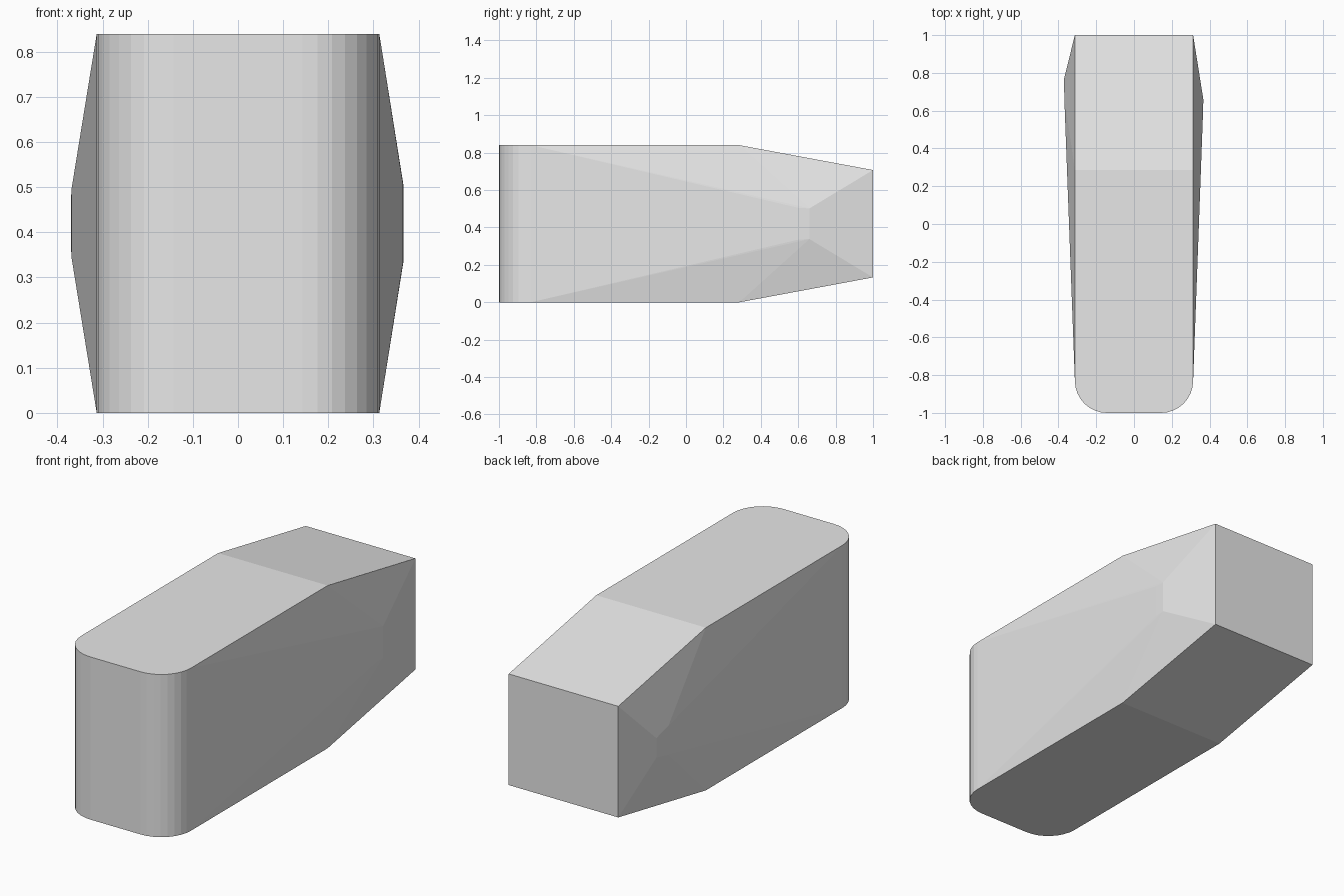
import bpy, bmesh, math

cube = bpy.data.objects.get("Cube")
if cube:
    bpy.data.objects.remove(cube, do_unlink=True)

HEIGHT = 0.84
HALF_W = 0.313
RADIUS = 0.17
MID_Z = HEIGHT / 2

# Single flat grey
grey = bpy.data.materials.new("light_grey")
grey.use_nodes = True
colour = (0.8, 0.8, 0.8, 1)
grey.diffuse_color = colour
grey.node_tree.nodes["Principled BSDF"].inputs["Base Color"].default_value = colour

points = []


def mirrored_z(x, y, half_height):
    """Add a point above and below the middle height."""
    points.append((x, y, MID_Z + half_height))
    points.append((x, y, MID_Z - half_height))


for side in (-1, 1):
    # Rounded front corner
    for i in range(9):
        a = math.radians(90) * i / 8
        x = HALF_W - RADIUS + RADIUS * math.cos(a)
        y = -1 + RADIUS - RADIUS * math.sin(a)
        mirrored_z(side * x, y, MID_Z)
    # Start of the rear taper and the rear end
    mirrored_z(side * HALF_W, 0.285, MID_Z)
    mirrored_z(side * HALF_W, 1.0, 0.287)

# Bulging ridge on each flank
mirrored_z(0.367, 0.66, 0.082)
mirrored_z(0.366, 0.605, 0.084)
mirrored_z(-0.37, 0.77, 0.05)
mirrored_z(-0.369, 0.67, 0.075)

# Faceted body wrapped around the profile points
bm = bmesh.new()
for p in points:
    bm.verts.new(p)
bmesh.ops.convex_hull(bm, input=bm.verts[:])
loose = [v for v in bm.verts if not v.link_faces]
bmesh.ops.delete(bm, geom=loose, context="VERTS")
bmesh.ops.dissolve_limit(bm, angle_limit=math.radians(0.2),
                         verts=bm.verts[:], edges=bm.edges[:])
bmesh.ops.recalc_face_normals(bm, faces=bm.faces[:])

mesh = bpy.data.meshes.new("body")
bm.to_mesh(mesh)
bm.free()
mesh.materials.append(grey)
body = bpy.data.objects.new("body", mesh)
bpy.context.collection.objects.link(body)
